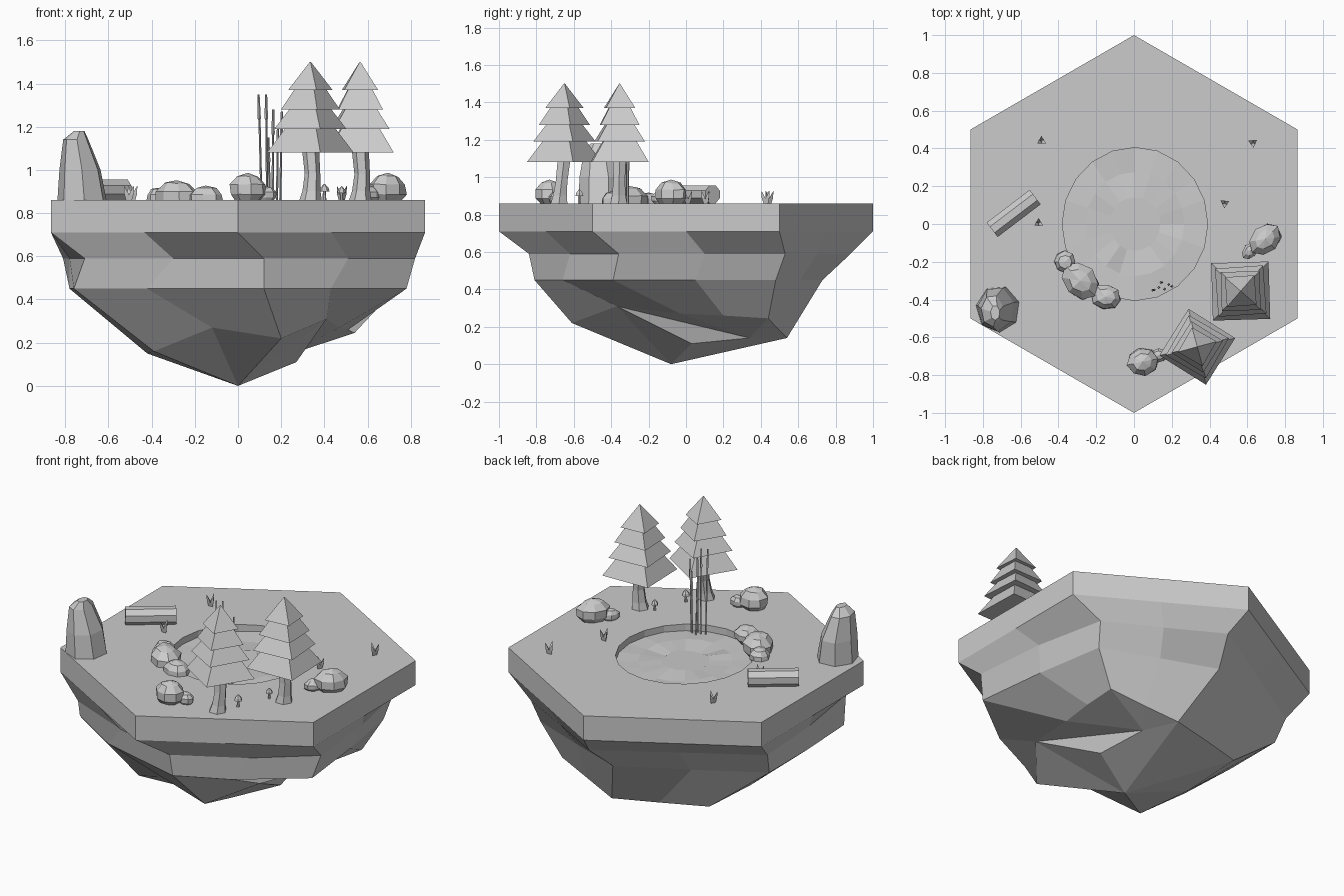
import bpy, bmesh, math, random
from mathutils import Vector, Matrix

random.seed(4)
old = bpy.data.objects.get("Cube")
if old:
    bpy.data.objects.remove(old, do_unlink=True)

GROUND = 0.86
GREY = (0.6, 0.6, 0.6, 1)
stone = bpy.data.materials.new("plain grey")
stone.use_nodes = True
stone.diffuse_color = GREY
for node in stone.node_tree.nodes:
    if node.type == 'BSDF_PRINCIPLED':
        node.inputs["Base Color"].default_value = GREY


def finish(name, bm):
    bmesh.ops.recalc_face_normals(bm, faces=bm.faces)
    mesh = bpy.data.meshes.new(name)
    bm.to_mesh(mesh)
    bm.free()
    mesh.materials.append(stone)
    obj = bpy.data.objects.new(name, mesh)
    bpy.context.collection.objects.link(obj)
    return obj


def bridge(bm, a, b):
    n = len(a)
    for i in range(n):
        j = (i + 1) % n
        bm.faces.new((a[i], a[j], b[j], b[i]))


def loft(bm, sections, sides=6, turn=0.0):
    """Closed skin through horizontal rings given as (x, y, z, rx, ry)."""
    rings = []
    for x, y, z, rx, ry in sections:
        ring = []
        for i in range(sides):
            a = turn + math.tau * i / sides
            ring.append(bm.verts.new((x + rx * math.cos(a), y + ry * math.sin(a), z)))
        rings.append(ring)
    for a, b in zip(rings, rings[1:]):
        bridge(bm, a, b)
    bm.faces.new(rings[0])
    bm.faces.new(rings[-1])


# Floating island: hexagonal slab, faceted underside, sunken pond
hexagon = [Vector((math.sin(math.tau * i / 6), -math.cos(math.tau * i / 6))) for i in range(6)]
rim = []
for i in range(6):
    rim += [hexagon[i], (hexagon[i] + hexagon[(i + 1) % 6]) / 2]
ledge = [(.12, -.84), (.51, -.62), (.82, -.36), (.78, .1), (.69, .53), (.37, .7),
         (.05, .88), (-.38, .62), (-.81, .36), (-.78, -.1), (-.71, -.55), (-.3, -.72)]
waist = [(.12, -.81), (.43, -.66), (.78, -.39), (.73, .05), (.66, .48), (.32, .61),
         (-.01, .73), (-.4, .52), (-.78, .3), (-.78, -.08), (-.76, -.46), (-.42, -.67)]
belly = [(.2, -.61, .22), (.41, -.37, .31), (.47, -.03, .27), (.51, .2, .26),
         (.54, .44, .245), (.33, .49, .19), (.13, .54, .14), (-.14, .46, .155),
         (-.42, .37, .17), (-.42, -.03, .15), (-.39, -.41, .16), (-.12, -.53, .27)]
bm = bmesh.new()
layers = [[(x, y, GROUND) for x, y in rim],
          [(x, y, .71) for x, y in rim],
          [(x, y, .59) for x, y in ledge],
          [(x, y, .45) for x, y in waist],
          belly]
rings = [[bm.verts.new(p) for p in layer] for layer in layers]
for a, b in zip(rings, rings[1:]):
    bridge(bm, a, b)
# overhang on one side, then a fan down to the lowest point
low = rings[-1]
notch = bm.verts.new((.27, .03, .11))
spur = bm.verts.new((.22, .34, .14))
for i in range(1, 6):
    bm.faces.new((low[i], low[i + 1], spur))
bm.faces.new((low[1], spur, notch))
tip = bm.verts.new((0, -.08, 0))
fan = low[:2] + [notch, spur] + low[6:]
for a, b in zip(fan, fan[1:] + fan[:1]):
    bm.faces.new((a, b, tip))


def pond_ring(scale, z, wobble=0.0):
    ring = []
    for i in range(20):
        a = math.tau * i / 20
        ring.append((.005 + .385 * scale * math.cos(a), .405 * scale * math.sin(a),
                     z + random.uniform(-wobble, wobble)))
    return ring


shore = [bm.verts.new(p) for p in pond_ring(1, GROUND)]
bed = [bm.verts.new(p) for p in pond_ring(1, .8)]
bridge(bm, shore, bed)
bm.faces.new(bed)
edges = [bm.edges.get((r[i], r[(i + 1) % len(r)])) for r in (rings[0], shore) for i in range(len(r))]
bmesh.ops.triangle_fill(bm, edges=edges, use_beauty=True)
finish("island", bm)

# Pond water with gently broken facets
bm = bmesh.new()
water = [[bm.verts.new(p) for p in pond_ring(s, .82, w)]
         for s, w in ((1, .003), (.68, .008), (.35, .008))]
for a, b in zip(water, water[1:]):
    bridge(bm, a, b)
bm.faces.new(water[-1])
finish("pond_water", bm)


# Fir trees: bent flared trunk and four square tiers
def tree(name, x, y, lean, turn, size):
    bm = bmesh.new()
    loft(bm, [(x + dx, y + lean * t, GROUND + .26 * t - .01, r, r)
              for dx, t, r in ((0, 0, .054), (.005, .2, .042), (.01, .5, .036), (0, 1, .04))])
    finish(name + "_trunk", bm)
    bm = bmesh.new()
    tiers = [(1.08, 1.2, .155, .085), (1.19, 1.29, .13, .07),
             (1.28, 1.39, .105, .048), (1.37, 1.5, .08, .002)]
    for i, (low, high, wide, narrow) in enumerate(tiers):
        k = math.sqrt(2) * size
        cy = y + lean
        loft(bm, [(x, cy, low, wide * k, wide * k), (x, cy, high, narrow * k, narrow * k)],
             4, turn + math.pi / 4 + .04 * (i % 2))
    finish(name + "_needles", bm)


tree("front_tree", .335, -.68, .03, -.56, .94)
tree("back_tree", .565, -.36, .005, .03, .98)


# Boulders: coarse spheres, stretched, turned and roughened
def boulder(name, x, y, z, size, turn=0.0):
    bm = bmesh.new()
    bmesh.ops.create_uvsphere(bm, u_segments=8, v_segments=5, radius=1)
    for v in bm.verts:
        v.co *= random.uniform(.93, 1.05)
    bm.transform(Matrix.Translation((x, y, z)) @ Matrix.Rotation(turn, 4, 'Z')
                 @ Matrix.Diagonal((*size, 1)))
    finish(name, bm)


boulder("shore_rock_large", -.285, -.3, .875, (.12, .09, .08), -.8)
boulder("shore_rock_small", -.365, -.2, .87, (.06, .06, .05))
boulder("shore_rock_medium", -.15, -.385, .87, (.085, .07, .055), -.2)
boulder("front_rock", .045, -.73, .91, (.088, .078, .075), .2)
boulder("front_pebble", .13, -.695, .885, (.05, .038, .04))
boulder("side_rock", .695, -.08, .91, (.1, .075, .075), .8)
boulder("side_pebble", .615, -.14, .885, (.055, .038, .04), .8)

# Standing stone
bm = bmesh.new()
loft(bm, [(-.72, -.45, GROUND - .01, .118, .125), (-.73, -.45, 1.0, .098, .12),
          (-.75, -.46, 1.14, .06, .085), (-.735, -.47, 1.18, .025, .04)], 7, .3)
finish("standing_stone", bm)

# Fallen log
bm = bmesh.new()
loft(bm, [(0, 0, -.143, .052, .052), (0, 0, .143, .052, .052)], 8, math.pi / 8)
bm.transform(Matrix.Translation((-.637, .056, GROUND + .048))
             @ Matrix.Rotation(.65, 4, 'Z') @ Matrix.Rotation(math.pi / 2, 4, 'Y'))
finish("fallen_log", bm)

# Reeds at the pond edge
bm = bmesh.new()
for x, y, top, lean in ((.11, -.35, 1.35, -.015), (.135, -.335, 1.35, -.005),
                        (.16, -.345, 1.28, .003), (.18, -.32, 1.2, .005),
                        (.195, -.33, 1.27, .008), (.15, -.31, 1.15, -.01)):
    loft(bm, [(x, y, .81, .005, .005), (x + lean * .7, y, top - .12, .005, .005),
              (x + lean * .8, y, top - .11, .008, .008), (x + lean, y, top, .005, .005)], 4)
finish("reeds", bm)

# Grass tufts: three blades leaning outward
bm = bmesh.new()
for x, y in ((-.49, .44), (.63, .43), (.48, .11), (-.505, .005)):
    for i in range(3):
        a = math.tau * i / 3 + x
        c, s = math.cos(a), math.sin(a)
        loft(bm, [(x + r * c, y + r * s, GROUND + h, w, w)
                  for r, h, w in ((.006, 0, .01), (.014, .03, .012), (.026, .065, .001))], 3, a)
finish("grass_tufts", bm)

# Mushrooms: thin stalk under a pointed cap
bm = bmesh.new()
for x, y, k in ((.4, -.57, 1), (.48, -.38, .85)):
    loft(bm, [(x, y, GROUND + h * k, r * k, r * k)
              for h, r in ((0, .009), (.045, .007), (.04, .024), (.055, .02), (.075, .003))])
finish("mushrooms", bm)
